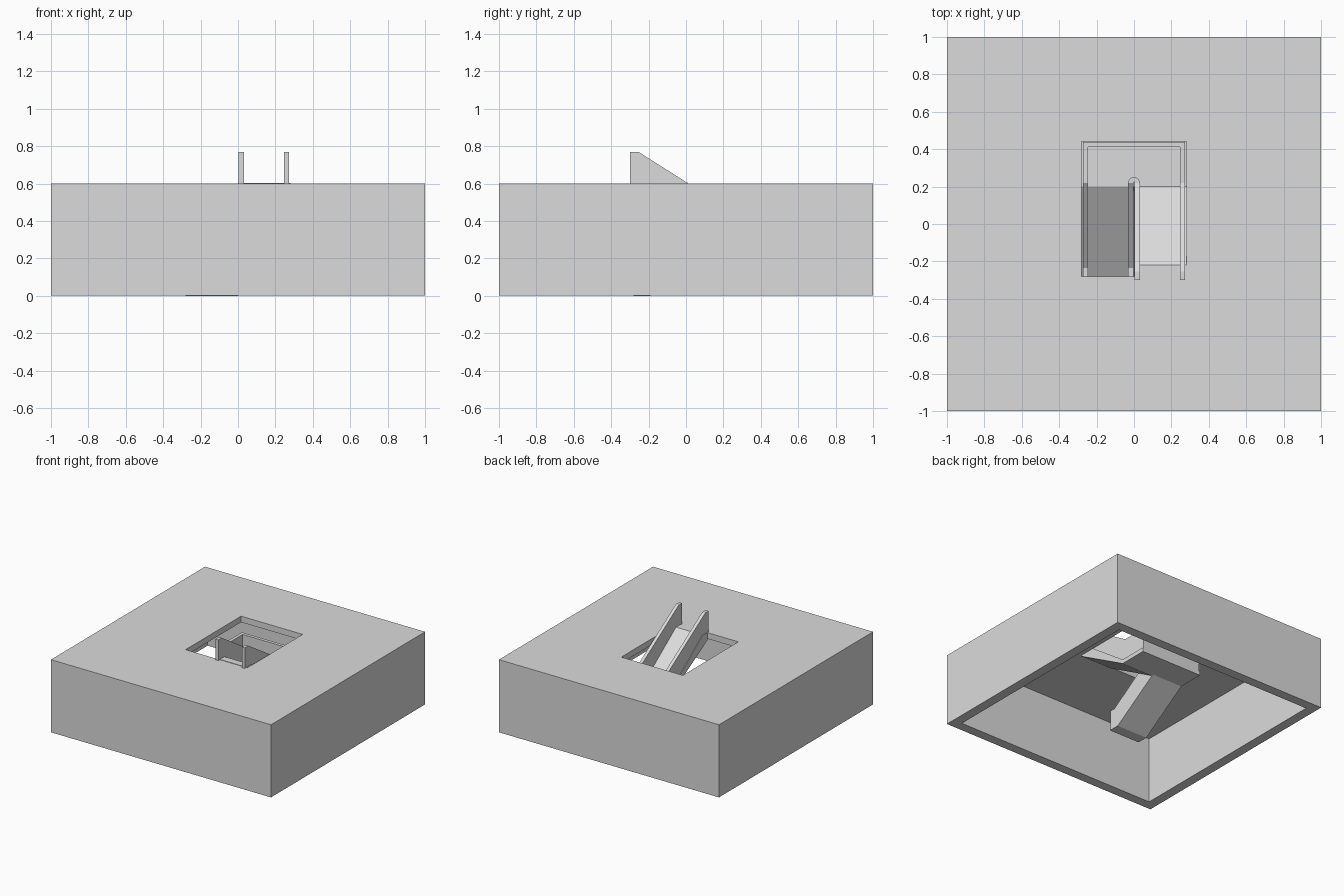
import bpy, bmesh, math
from mathutils import Vector

if "Cube" in bpy.data.objects:
    bpy.data.objects.remove(bpy.data.objects["Cube"], do_unlink=True)

GREY = (0.71, 0.71, 0.71, 1)
mat = bpy.data.materials.new("light grey")
mat.use_nodes = True
mat.diffuse_color = GREY
mat.node_tree.nodes["Principled BSDF"].inputs["Base Color"].default_value = GREY


def prism(name, points, depth):
    """Extrude a closed outline of 3D points along a vector."""
    bm = bmesh.new()
    face = bm.faces.new([bm.verts.new(p) for p in points])
    new = bmesh.ops.extrude_face_region(bm, geom=[face])["geom"]
    bmesh.ops.translate(bm, vec=Vector(depth),
                        verts=[v for v in new if isinstance(v, bmesh.types.BMVert)])
    bmesh.ops.recalc_face_normals(bm, faces=bm.faces)
    mesh = bpy.data.meshes.new(name)
    bm.to_mesh(mesh)
    bm.free()
    mesh.materials.append(mat)
    obj = bpy.data.objects.new(name, mesh)
    bpy.context.collection.objects.link(obj)
    return obj


def box(name, x0, x1, y0, y1, z0, z1):
    return prism(name, [(x0, y0, z0), (x1, y0, z0), (x1, y1, z0), (x0, y1, z0)],
                 (0, 0, z1 - z0))


def side_profile(name, x0, x1, outline):
    """Extrude a (y, z) outline from x0 to x1."""
    return prism(name, [(x0, y, z) for y, z in outline], (x1 - x0, 0, 0))


def cut(obj, cutter):
    cutter.hide_render = True
    mod = obj.modifiers.new("cut", "BOOLEAN")
    mod.operation = "DIFFERENCE"
    mod.solver = "EXACT"
    mod.object = cutter
    bpy.context.view_layer.objects.active = obj
    bpy.ops.object.modifier_apply(modifier=mod.name)
    bpy.data.objects.remove(cutter, do_unlink=True)


# Hollow building block, open below, with a stairwell through its thin roof
WALL, ROOF, HEIGHT, LIP = 0.08, 0.05, 0.6, 0.003
HALF, FRONT, BACK = 0.28, -0.28, 0.44
shell = box("floor_block", -1, 1, -1, 1, LIP, HEIGHT)
inner = 1 - WALL
cut(shell, box("room_cutter", -inner, inner, -inner, inner, -0.1, HEIGHT - ROOF))
cut(shell, box("stairwell_cutter", -HALF, HALF, FRONT, BACK, 0.4, 0.8))

# Two ramps joined by a half landing, their ends just proud of the block
TURN, MID, SLAB = 0.2, 0.3, 0.035
TOP = HEIGHT + LIP
side_profile("lower_ramp", -HALF, 0,
             [(FRONT, 0), (FRONT, 0.005), (TURN, MID), (TURN + 0.02, MID - SLAB),
              (-0.19, 0)])
side_profile("upper_ramp", 0, HALF,
             [(TURN, MID), (-0.22, TOP), (FRONT, TOP), (FRONT, HEIGHT - 0.06),
              (TURN, MID - SLAB)])
box("landing", -HALF, HALF, TURN, BACK, MID - SLAB, MID)

# Solid guard panels along both ramps
GUARD, THICK = 0.17, 0.027
OUT = 0.272
IN = OUT - THICK
END = TURN + 0.02
lower_guard = [(FRONT, 0), (FRONT, GUARD), (-0.235, GUARD),
               (END, MID + GUARD), (END, MID - 0.02), (TURN, MID - 0.02)]
upper_guard = [(-0.3, HEIGHT), (-0.3, HEIGHT + GUARD), (-0.255, HEIGHT + GUARD),
               (END, MID + GUARD), (END, MID - 0.02), (TURN, MID - 0.02),
               (FRONT, HEIGHT - 0.04), (FRONT, HEIGHT)]
for label, x in (("outer", IN), ("inner", 0.004)):
    side_profile(f"lower_{label}_guard", -x - THICK, -x, lower_guard)
    side_profile(f"upper_{label}_guard", x, x + THICK, upper_guard)

# Rounded guard turning between the inner panels
angles = [math.pi * i / 12 for i in range(13)]
arc = [(0.031 * math.cos(a), END + 0.031 * math.sin(a), MID) for a in angles]
arc += [(0.004 * math.cos(a), END + 0.004 * math.sin(a), MID) for a in reversed(angles)]
prism("turning_guard", arc, (0, 0, GUARD))

# Guard around the outside of the landing
REAR = BACK - 0.002
prism("landing_guard",
      [(-OUT, END, MID), (-OUT, REAR, MID), (OUT, REAR, MID),
       (OUT, END, MID), (IN, END, MID), (IN, REAR - THICK, MID),
       (-IN, REAR - THICK, MID), (-IN, END, MID)], (0, 0, GUARD))
